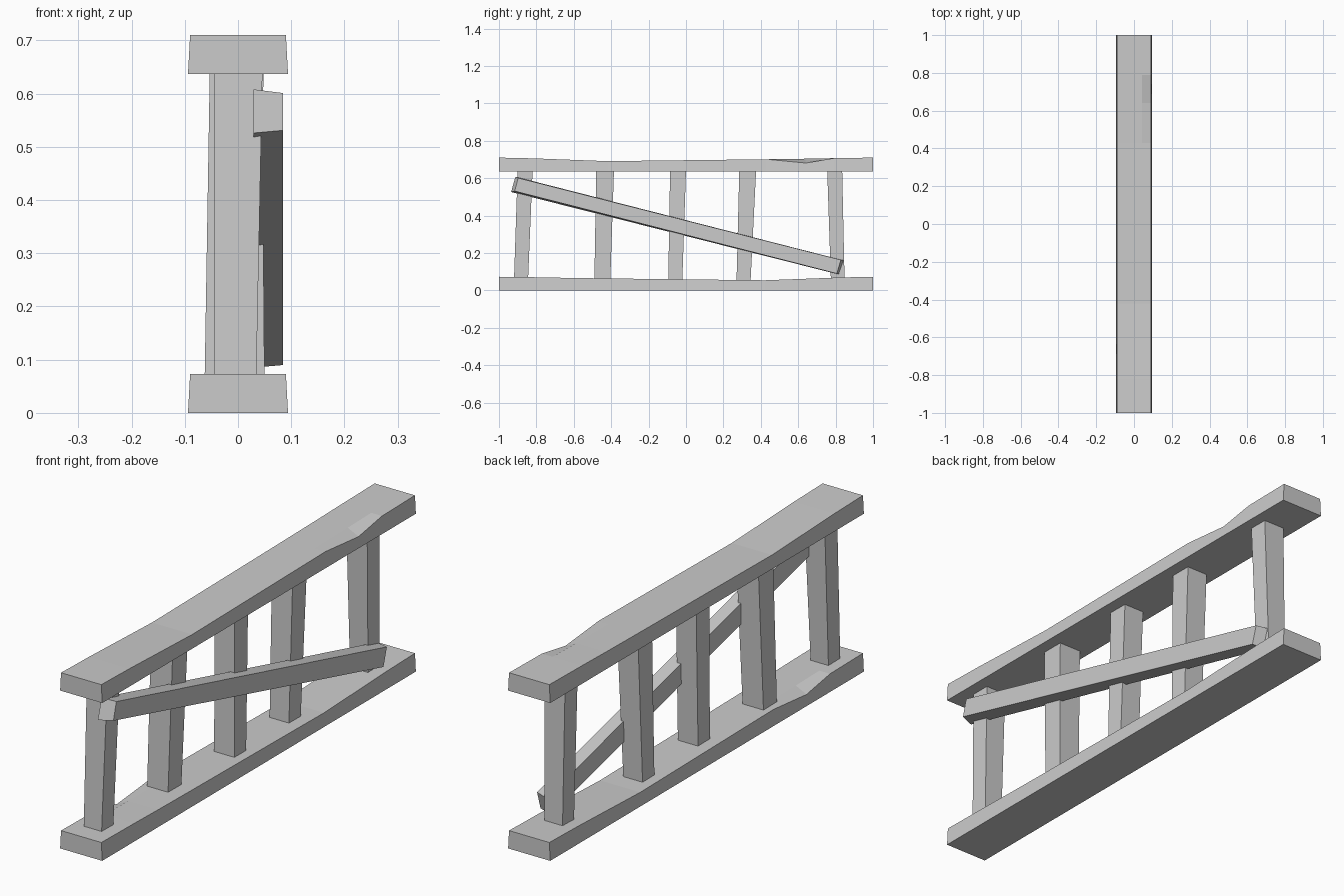
import bpy
import bmesh

if "Cube" in bpy.data.objects:
    bpy.data.objects.remove(bpy.data.objects["Cube"])


def loft(name, rings):
    """Closed flat-faced solid from a list of equal-length rings, capped at both ends."""
    bm = bmesh.new()
    loops = [[bm.verts.new(p) for p in ring] for ring in rings]
    n = len(loops[0])
    for a, b in zip(loops, loops[1:]):
        for i in range(n):
            j = (i + 1) % n
            bm.faces.new((a[i], a[j], b[j], b[i]))
    bm.faces.new(loops[0])
    bm.faces.new(loops[-1])
    bmesh.ops.recalc_face_normals(bm, faces=bm.faces)
    mesh = bpy.data.meshes.new(name)
    bm.to_mesh(mesh)
    bm.free()
    obj = bpy.data.objects.new(name, mesh)
    bpy.context.collection.objects.link(obj)
    return obj


# Worn rails: (y, top height, height of the chipped +x edge)
STATIONS = [(-1, .073, .073), (-.82, .069, .069), (-.42, .054, .054),
            (0, .059, .059), (.43, .064, .064), (.64, .067, .044),
            (.79, .07, .07), (1, .073, .073)]


def rail(name, base, flip):
    # the lower rail is the upper one turned half a turn
    rings = [[(flip * x, flip * y, base + z) for x, z in
              ((-.094, 0), (.094, 0), (.09, edge), (.042, top), (-.09, top))]
             for y, top, edge in STATIONS]
    return loft(name, rings)


rail("bottom_rail", 0, -1)
rail("top_rail", .637, 1)

# Uneven posts: (x0, x1, y0, y1) at the bottom, then at the top
POSTS = [
    ((-.045, .034, -.92, -.845), (-.045, .046, -.90, -.82)),
    ((-.063, .030, -.49, -.405), (-.053, .045, -.48, -.385)),
    ((-.040, .050, -.095, -.02), (-.045, .045, -.085, .0)),
    ((-.048, .038, .27, .345), (-.048, .045, .285, .375)),
    ((-.042, .038, .775, .848), (-.045, .048, .755, .835)),
]
for k, ends in enumerate(POSTS, 1):
    loft(f"post_{k}", [[(x0, y0, z), (x1, y0, z), (x1, y1, z), (x0, y1, z)]
                       for (x0, x1, y0, y1), z in zip(ends, (.045, .645))])

# Diagonal brace, its ends cut back towards the outer face
loft("diagonal_brace", [
    [(.029, -.935, .526), (.029, -.912, .608), (.085, -.897, .601), (.085, -.916, .531)],
    [(.029, .818, .085), (.029, .845, .16), (.085, .828, .163), (.085, .806, .09)],
])
